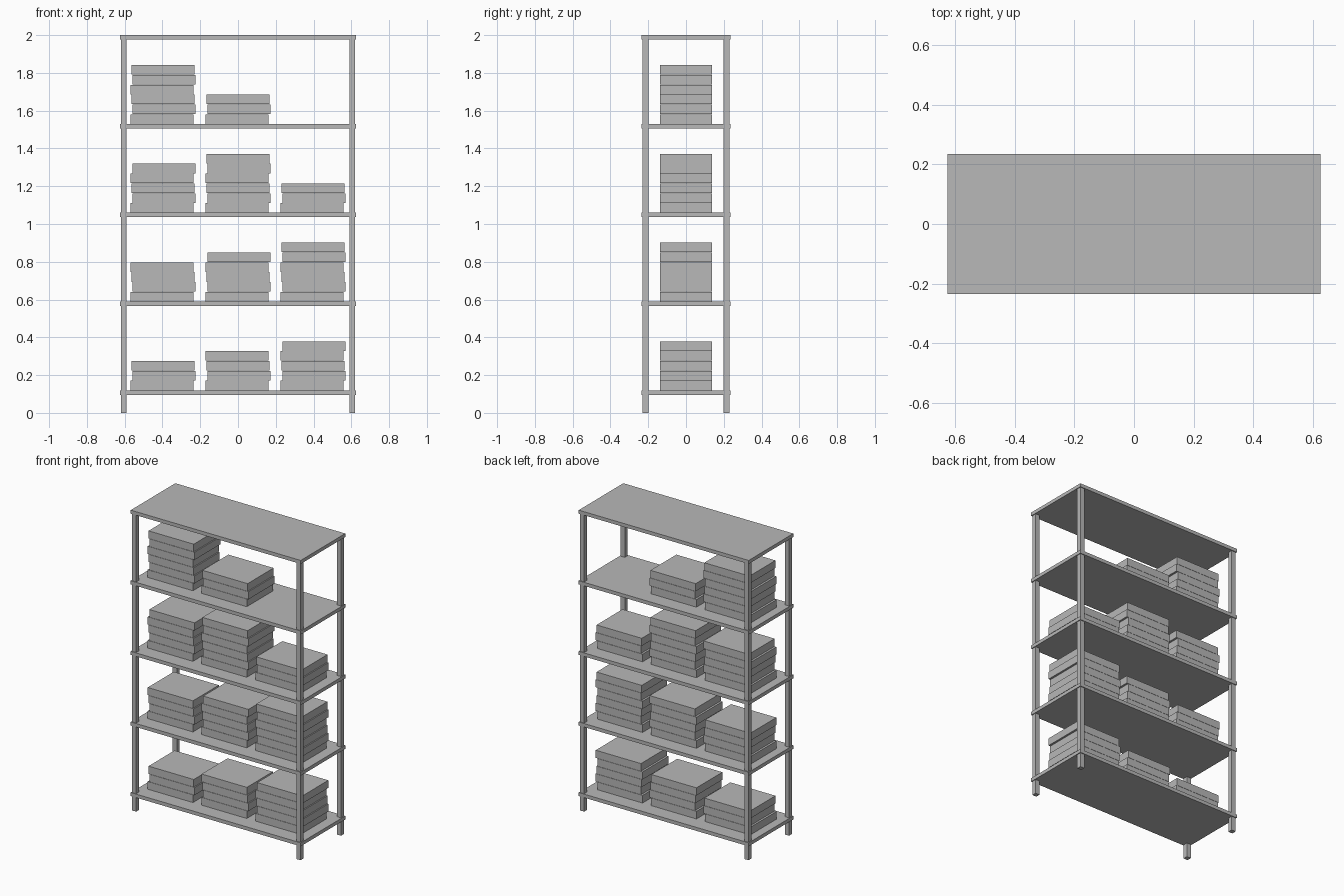
import bpy

if "Cube" in bpy.data.objects:
    bpy.data.objects.remove(bpy.data.objects["Cube"])

grey = bpy.data.materials.new("plain_grey")
grey.diffuse_color = (0.48, 0.48, 0.48, 1.0)
grey.use_nodes = True
grey.node_tree.nodes["Principled BSDF"].inputs["Base Color"].default_value = grey.diffuse_color


def box(name, lo, hi):
    """Axis-aligned box between two corners."""
    bpy.ops.mesh.primitive_cube_add(size=1)
    ob = bpy.context.object
    ob.name = name
    for v in ob.data.vertices:
        v.co = [lo[i] + (v.co[i] + 0.5) * (hi[i] - lo[i]) for i in range(3)]
    ob.data.materials.append(grey)
    return ob


HX, HY = 0.626, 0.2345         # shelf half size
SHELF_T, FIRST, PITCH = 0.0235, 0.1195, 0.4701
POST, INSET = 0.031, 0.0055
BOX_W, BOX_D, BOX_H, GAP = 0.333, 0.273, 0.0508, 0.0014

# Shelves
tops = [FIRST + PITCH * i for i in range(4)] + [2.0]
for i, z in enumerate(tops):
    box(f"shelf_{i + 1}", (-HX, -HY, z - SHELF_T), (HX, HY, z))

# Corner posts
for sx, xn in ((-1, "left"), (1, "right")):
    for sy, yn in ((-1, "front"), (1, "back")):
        cx = sx * (HX - INSET - POST / 2)
        cy = sy * (HY - INSET - POST / 2)
        h = POST / 2
        box(f"{yn}_{xn}_post", (cx - h, cy - h, 0), (cx + h, cy + h, 1.99))

# Stacks of boxes, each box nudged sideways in a repeating pattern
counts = [(3, 4, 5), (4, 5, 6), (5, 6, 3), (6, 3, 0)]
nudge = (-0.006, 0.006, 0.0)
for r, row in enumerate(counts):
    for c, count in enumerate(row):
        for k in range(count):
            x = (c - 1) * 0.397 + nudge[k % 3]
            z = tops[r] + k * (BOX_H + GAP)
            box(f"storage_box_{r + 1}_{c + 1}_{k + 1}",
                (x - BOX_W / 2, -BOX_D / 2, z),
                (x + BOX_W / 2, BOX_D / 2, z + BOX_H))
